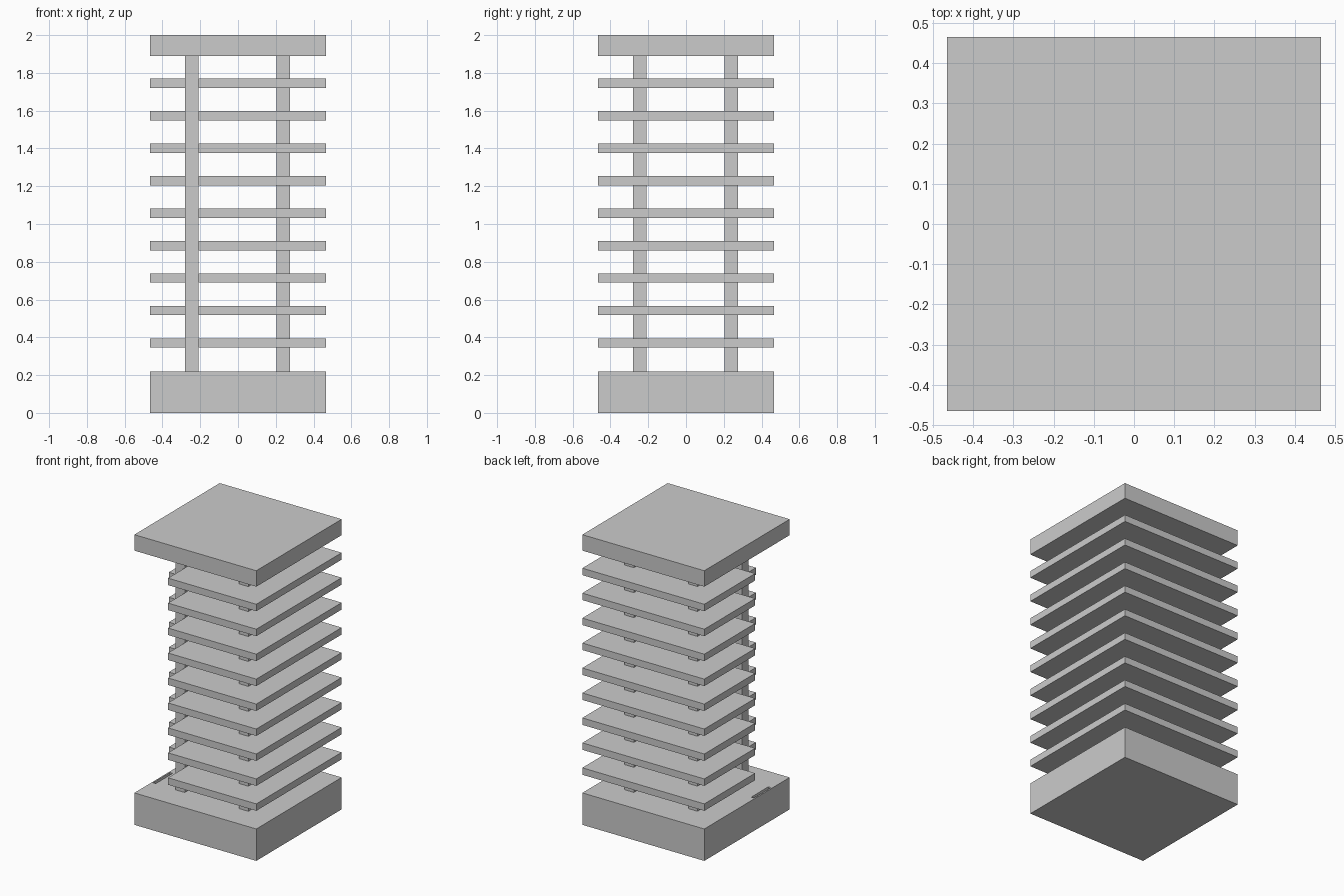
import bpy
import bmesh

cube = bpy.data.objects.get("Cube")
if cube:
    bpy.data.objects.remove(cube, do_unlink=True)

concrete = bpy.data.materials.new("light_grey_concrete")
concrete.use_nodes = True
GREY = (0.6, 0.6, 0.6, 1)
concrete.diffuse_color = GREY
concrete.node_tree.nodes["Principled BSDF"].inputs["Base Color"].default_value = GREY

HALF = 0.465           # half width of the tower
SLAB, STEP = 0.048, 0.172
NOTCH_X, NOTCH_Y = -0.208, -0.089   # inner corner of the shaft opening


def extrude(name, outline, z0, z1):
    """Prism from a counter-clockwise outline."""
    bm = bmesh.new()
    face = bm.faces.new([bm.verts.new((x, y, z0)) for x, y in outline])
    top = bmesh.ops.extrude_face_region(bm, geom=[face])["geom"]
    verts = [v for v in top if isinstance(v, bmesh.types.BMVert)]
    bmesh.ops.translate(bm, verts=verts, vec=(0, 0, z1 - z0))
    bmesh.ops.recalc_face_normals(bm, faces=bm.faces[:])
    mesh = bpy.data.meshes.new(name)
    bm.to_mesh(mesh)
    bm.free()
    mesh.materials.append(concrete)
    obj = bpy.data.objects.new(name, mesh)
    bpy.context.collection.objects.link(obj)
    return obj


def rect(x0, x1, y0, y1):
    return [(x0, y0), (x1, y0), (x1, y1), (x0, y1)]


full = rect(-HALF, HALF, -HALF, HALF)

# Base and roof
base = extrude("base", full, 0, 0.22)
extrude("roof", full, 1.89, 2)

# Narrow slot in the base beside the shaft
cutter = extrude("slot_cutter", rect(-0.455, -0.435, -0.275, NOTCH_Y), 0.2, 0.25)
cutter.hide_render = True
cutter.hide_set(True)
cut = base.modifiers.new("slot", "BOOLEAN")
cut.operation = "DIFFERENCE"
cut.solver = "EXACT"
cut.object = cutter

# Floor slabs with an open corner
floor = [(NOTCH_X, -HALF), (HALF, -HALF), (HALF, HALF),
         (-HALF, HALF), (-HALF, NOTCH_Y), (NOTCH_X, NOTCH_Y)]
for i in range(9):
    z = 0.345 + i * STEP
    extrude(f"floor_{i + 1}", floor, z, z + SLAB)

# Corner columns
spans = {"right": (-0.28, -0.21), "left": (0.205, 0.275)}
depths = {"front": (-0.28, -0.21), "back": (0.205, 0.275)}
for side, xs in spans.items():
    for end, ys in depths.items():
        extrude(f"{end}_{side}_column", rect(*xs, *ys), 0.22, 1.89)
